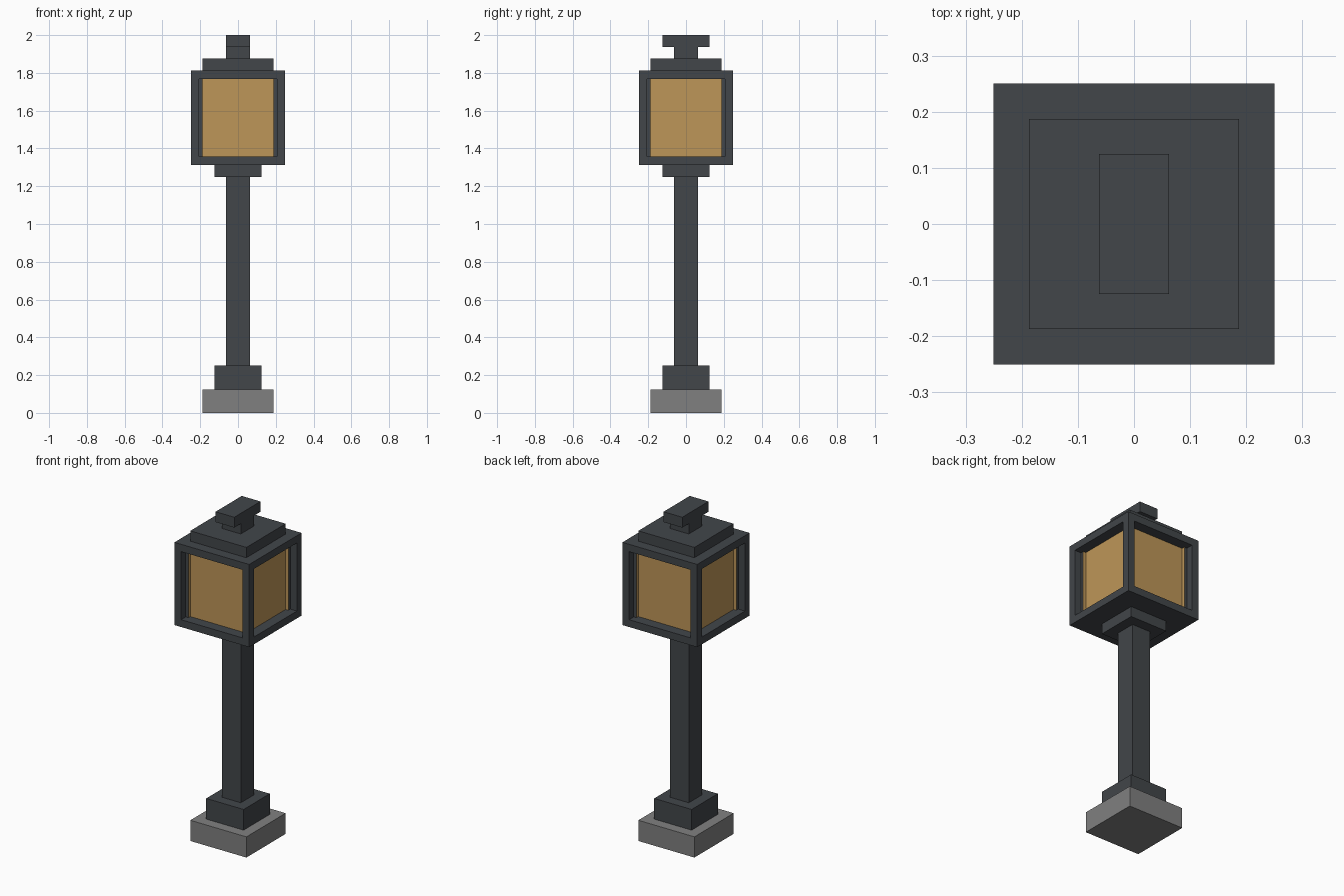
import bpy
import bmesh
from mathutils import Matrix

U = 1 / 16  # building block size

if "Cube" in bpy.data.objects:
    bpy.data.objects.remove(bpy.data.objects["Cube"], do_unlink=True)


def material(name, color):
    mat = bpy.data.materials.new(name)
    mat.use_nodes = True
    mat.diffuse_color = (*color, 1)
    mat.node_tree.nodes["Principled BSDF"].inputs["Base Color"].default_value = (*color, 1)
    return mat


iron = material("dark_iron", (0.054, 0.061, 0.068))
stone = material("grey_stone", (0.216, 0.216, 0.216))
glass = material("amber_glass", (0.515, 0.305, 0.098))


def block(name, width, depth, bottom, top, *mats, shape=None):
    """Box centred on the z axis, sized in blocks; shape may edit its mesh."""
    bm = bmesh.new()
    size = Matrix.Diagonal((width * U, depth * U, (top - bottom) * U, 1))
    place = Matrix.Translation((0, 0, (bottom + top) / 2 * U))
    bmesh.ops.create_cube(bm, size=1, matrix=place @ size)
    if shape:
        shape(bm)
    mesh = bpy.data.meshes.new(name)
    bm.to_mesh(mesh)
    bm.free()
    for mat in mats:
        mesh.materials.append(mat)
    obj = bpy.data.objects.new(name, mesh)
    bpy.context.collection.objects.link(obj)
    return obj


def recess_windows(bm):
    """Frame the four sides and sink a glass pane into each."""
    bm.normal_update()
    panes = [f for f in bm.faces if abs(f.normal.z) < 0.5]
    bmesh.ops.inset_individual(bm, faces=panes, thickness=U, depth=0)
    bm.normal_update()
    bmesh.ops.inset_individual(bm, faces=panes, thickness=0, depth=-U)
    for f in panes:
        f.material_index = 1


# Foot and post
block("base", 6, 6, 0, 2, stone)
block("plinth", 4, 4, 2, 4, iron)
block("post", 2, 2, 4, 20, iron)
block("collar", 4, 4, 20, 21, iron)

# Lantern with recessed panes
block("lantern", 8, 8, 21, 29, iron, glass, shape=recess_windows)

# Roof and finial
block("roof_cap", 6, 6, 29, 30, iron)
block("finial_neck", 2, 2, 30, 31, iron)
block("finial_bar", 2, 4, 31, 32, iron)
